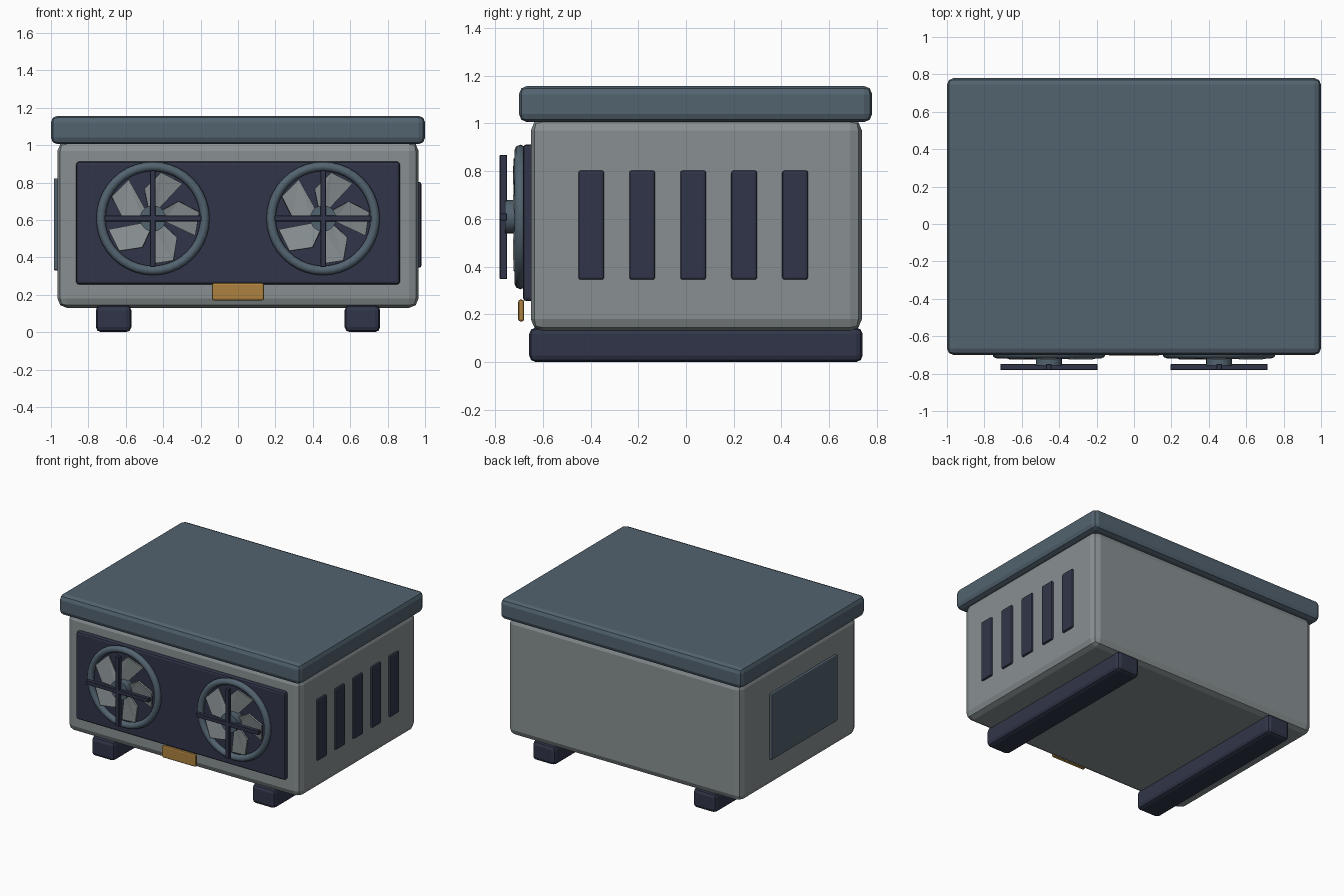
import bpy, bmesh
from math import cos, sin, radians, pi
from mathutils import Vector

if "Cube" in bpy.data.objects:
    bpy.data.objects.remove(bpy.data.objects["Cube"])


def material(name, rgb):
    m = bpy.data.materials.new(name)
    m.diffuse_color = (*rgb, 1)
    m.use_nodes = True
    m.node_tree.nodes["Principled BSDF"].inputs["Base Color"].default_value = m.diffuse_color
    return m


GREY = material("casing_grey", (0.25, 0.28, 0.29))
SLATE = material("slate", (0.085, 0.125, 0.16))
DARK = material("dark_navy", (0.03, 0.036, 0.065))
GOLD = material("brass", (0.42, 0.22, 0.05))


def box(name, x, y, z, mat, bevel=0.0, segments=2):
    """Bevelled box from (min, max) ranges."""
    bpy.ops.mesh.primitive_cube_add(size=1, location=[(a + b) / 2 for a, b in (x, y, z)])
    o = bpy.context.object
    o.name = name
    o.scale = [b - a for a, b in (x, y, z)]
    bpy.ops.object.transform_apply(location=False, rotation=False, scale=True)
    o.data.materials.append(mat)
    if bevel:
        b = o.modifiers.new("bevel", 'BEVEL')
        b.width, b.segments = bevel, segments
    return o


def blades(name, cx, y, cz, mat):
    """Five swept, pitched blades around a hub."""
    outline = [(0.245, 50), (0.25, 80), (0.165, 106), (0.06, 115), (0.06, 60)]
    pitch = [0.012, -0.012, -0.014, -0.008, 0.008]
    bm = bmesh.new()
    for i in range(5):
        vs = []
        for (r, a), dy in zip(outline, pitch):
            t = radians(a + 72 * i)
            vs.append(bm.verts.new((r * cos(t), dy, r * sin(t))))
        bm.faces.new(vs)
    bmesh.ops.triangulate(bm, faces=bm.faces[:])
    me = bpy.data.meshes.new(name)
    bm.to_mesh(me)
    bm.free()
    o = bpy.data.objects.new(name, me)
    bpy.context.collection.objects.link(o)
    o.location = (cx, y, cz)
    me.materials.append(mat)
    s = o.modifiers.new("thickness", 'SOLIDIFY')
    s.thickness, s.offset = 0.012, 0


# casing and lid
box("casing", (-0.965, 0.965), (-0.65, 0.737), (0.13, 1.02), GREY, 0.05)
box("lid", (-1, 1), (-0.70, 0.78), (1.005, 1.157), SLATE, 0.035)

# front panel and badge plate
box("front_panel", (-0.865, 0.865), (-0.683, -0.63), (0.255, 0.912), DARK, 0.015)
box("badge_plate", (-0.14, 0.14), (-0.703, -0.678), (0.17, 0.262), GOLD, 0.01)

# skid feet and fans, one per side
CZ = 0.608
for side, s in (("left", -1), ("right", 1)):
    fx = s * 0.665
    box(side + "_skid", (fx - 0.095, fx + 0.095), (-0.657, 0.74), (0, 0.145), DARK, 0.028)

    cx = s * 0.455
    bpy.ops.mesh.primitive_torus_add(location=(cx, -0.694, CZ), rotation=(pi / 2, 0, 0),
                                     major_radius=0.278, minor_radius=0.025,
                                     major_segments=40, minor_segments=8)
    ring = bpy.context.object
    ring.name = side + "_fan_ring"
    ring.data.materials.append(SLATE)
    bpy.ops.object.shade_smooth_by_angle(angle=radians(50))

    bpy.ops.mesh.primitive_cylinder_add(vertices=20, radius=0.07, depth=0.085,
                                        location=(cx, -0.715, CZ), rotation=(pi / 2, 0, 0))
    hub = bpy.context.object
    hub.name = side + "_fan_hub"
    hub.data.materials.append(SLATE)
    bpy.ops.object.shade_smooth_by_angle(angle=radians(40))

    blades(side + "_fan_blades", cx, -0.705, CZ, GREY)
    box(side + "_guard_bar_horizontal", (cx - 0.26, cx + 0.26), (-0.781, -0.749),
        (CZ - 0.015, CZ + 0.015), DARK, 0.003, 1)
    box(side + "_guard_bar_vertical", (cx - 0.015, cx + 0.015), (-0.781, -0.749),
        (CZ - 0.26, CZ + 0.26), DARK, 0.003, 1)

# vent slats on the right side
for i in range(5):
    yc = -0.397 + 0.2135 * i
    box(f"vent_slat_{i + 1}", (0.94, 0.98), (yc - 0.054, yc + 0.054), (0.345, 0.803), DARK, 0.01)

# service panel on the left side
box("service_panel", (-0.985, -0.94), (-0.39, 0.39), (0.33, 0.823), SLATE, 0.008)
